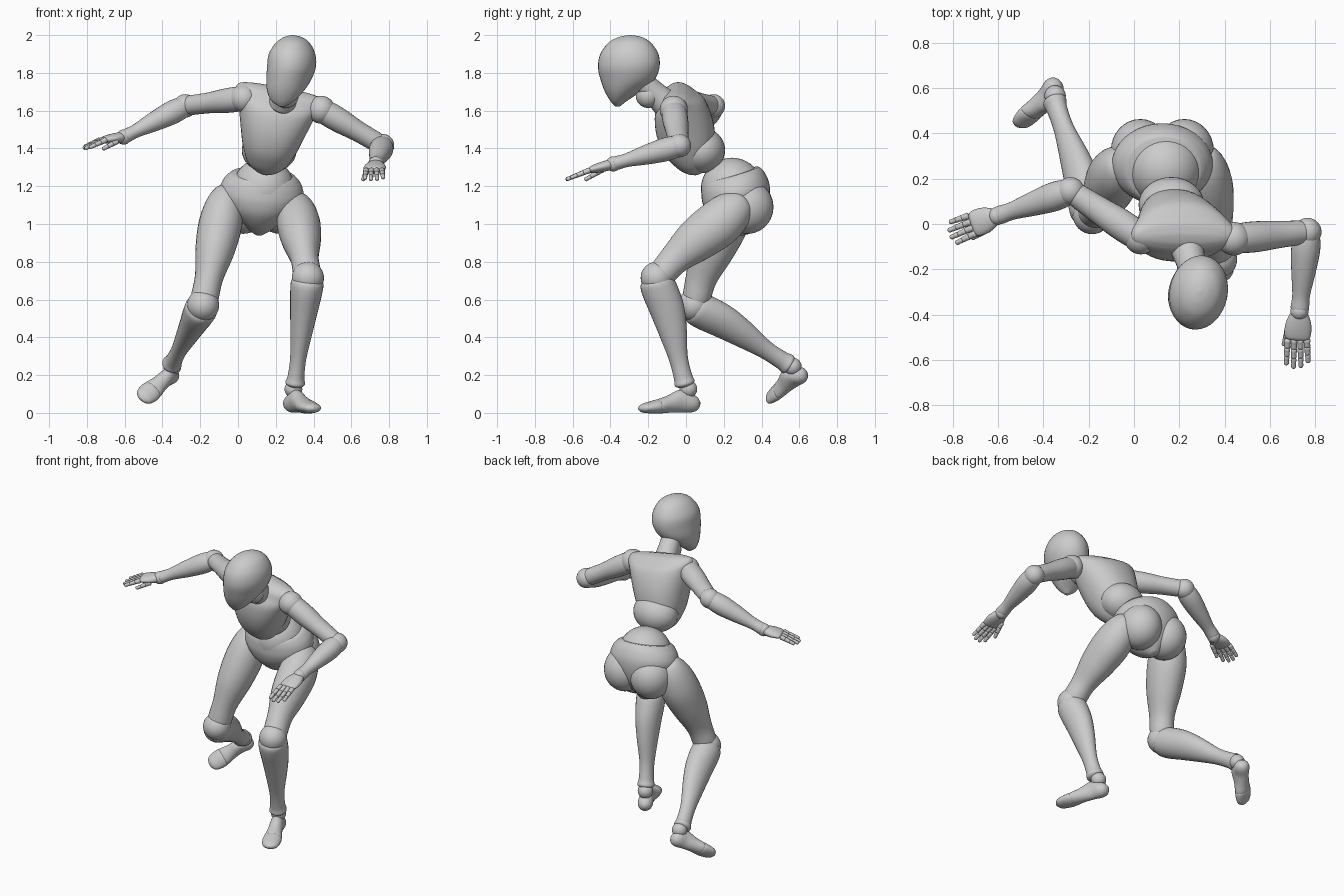
import bpy, bmesh
from math import cos, sin, pi
from mathutils import Vector as V


def frame(axis, front):
    z = V(axis).normalized()
    x = V(front).cross(z).normalized()
    return x, z.cross(x), z


def loft(name, rows, axis, front, seg=28, steps=5, power=1.0):
    """Smooth skin through rows (centre, half side, half front)."""
    x, y, _ = frame(axis, front)
    rows = [(*c, a, b) for c, a, b in rows]
    ring = []
    for i in range(len(rows) - 1):
        p = [rows[max(0, min(len(rows) - 1, i + k))] for k in (-1, 0, 1, 2)]
        for s in range(steps + (i == len(rows) - 2)):
            t = s / steps
            ring.append([.5 * (2 * q[1] + (q[2] - q[0]) * t
                         + (2 * q[0] - 5 * q[1] + 4 * q[2] - q[3]) * t * t
                         + (3 * q[1] - q[0] - 3 * q[2] + q[3]) * t ** 3) for q in zip(*p)])
    bm = bmesh.new()
    loops = []
    for r in ring:
        c, a, b = V(r[:3]), max(r[3], .001), max(r[4], .001)
        loop = []
        for k in range(seg):
            u, v = cos(2 * pi * k / seg), sin(2 * pi * k / seg)
            u = abs(u) ** power * (1 if u > 0 else -1)
            v = abs(v) ** power * (1 if v > 0 else -1)
            loop.append(bm.verts.new(c + x * a * u + y * b * v))
        loops.append(loop)
    for lo, hi in zip(loops, loops[1:]):
        for k in range(seg):
            j = (k + 1) % seg
            bm.faces.new((lo[k], lo[j], hi[j], hi[k]))
    bm.faces.new(loops[0][::-1])
    bm.faces.new(loops[-1])
    return finish(name, bm)


def finish(name, bm):
    bmesh.ops.recalc_face_normals(bm, faces=bm.faces)
    for f in bm.faces:
        f.smooth = True
    me = bpy.data.meshes.new(name)
    bm.to_mesh(me)
    bm.free()
    ob = bpy.data.objects.new(name, me)
    bpy.context.collection.objects.link(ob)
    return ob


def ball(name, c, r):
    bm = bmesh.new()
    bmesh.ops.create_uvsphere(bm, u_segments=32, v_segments=20, radius=1)
    ob = finish(name, bm)
    ob.location = c
    ob.scale = r if isinstance(r, tuple) else (r, r, r)
    return ob


def limb(name, a, b, front, prof, **kw):
    """Profile rows: (t along a-b, half side, half front, shift to front)."""
    a, b = V(a), V(b)
    y = frame(b - a, front)[1]
    return loft(name, [(a.lerp(b, t) + y * o, s, f) for t, s, f, o in prof], b - a, front, **kw)


FRONT, UP = (0, -1, 0), (0, 0, 1)

# Head, tapering to the chin and turned slightly
loft("head", [(V((x, y, z)), a, b) for z, x, y, a, b in (
    (1.622, .232, -.362, .015, .012), (1.65, .236, -.357, .058, .042), (1.70, .25, -.335, .095, .094),
    (1.76, .268, -.31, .117, .142), (1.83, .283, -.303, .128, .164), (1.90, .286, -.30, .122, .155),
    (1.96, .29, -.298, .088, .113), (1.99, .29, -.295, .045, .06), (2.0, .29, -.295, .005, .005))],
    UP, (-.2, -1, 0), seg=36)
ball("neck_ball", (.255, -.20, 1.68), .066)
limb("neck", (.235, -.11, 1.64), (.27, -.24, 1.76), FRONT,
     ((0, .075, .075, 0), (.4, .065, .065, 0), (1, .058, .058, 0)))

# Chest shell with the rib ball under it
limb("chest", (.14, .065, 1.265), (.225, -.075, 1.71), (0, 1, 0),
     ((0, .02, .02, 0), (.04, .06, .055, 0), (.13, .105, .095, 0), (.32, .146, .14, 0),
      (.55, .178, .155, .005), (.78, .21, .138, .012), (.90, .235, .095, .016),
      (.97, .225, .065, .014), (1.0, .18, .035, .012), (1.01, .12, .02, .012)), seg=40, power=.88)
ball("rib_ball", (.165, .085, 1.39), (.145, .122, .12))

# Waist ball in a forward-tilted pelvis bowl with rounded buttocks
ball("waist_ball", (.135, .243, 1.187), .164)
limb("pelvis", (.11, .32, .945), (.13, .235, 1.245), FRONT,
     ((0, .02, .025, 0), (.1, .065, .075, 0), (.25, .115, .125, 0), (.48, .188, .168, 0),
      (.7, .222, .184, -.005), (.88, .212, .178, -.008), (1, .185, .165, -.008),
      (1.05, .165, .15, -.008)), seg=36)
for n, x in (("left", .222), ("right", .028)):
    ball(n + "_buttock", (x, .325, 1.09), (.13, .138, .142))

# Legs: hip, knee, ankle, heel, toe, foot up direction
legs = {
    "left": ((.305, .27, 1.09), (.37, -.155, .715), (.302, -.005, .15),
             (.268, .065, .052), (.405, -.245, .026), (0, 0, 1)),
    "right": ((-.065, .25, 1.13), (-.185, .04, .57), (-.352, .545, .255),
              (-.335, .625, .215), (-.51, .43, .075), (.17, -.5, .33)),
}
for n, (hip, knee, ankle, heel, toe, up) in legs.items():
    limb(n + "_thigh", hip, knee, FRONT,
         ((-.12, .02, .02, 0), (-.08, .065, .07, 0), (.05, .10, .11, 0), (.25, .115, .127, 0),
          (.5, .103, .115, .01), (.75, .075, .084, .012), (.93, .073, .075, 0),
          (1.03, .06, .06, 0), (1.07, .02, .02, 0)))
    ball(n + "_knee", knee, .085)
    limb(n + "_shin", knee, ankle, FRONT,
         ((-.02, .05, .06, 0), (.03, .084, .088, .005), (.13, .085, .096, 0), (.3, .074, .092, -.01),
          (.5, .06, .076, -.01), (.75, .043, .051, -.002), (.92, .044, .049, 0), (.99, .052, .054, 0),
          (1.02, .03, .03, 0)))
    ball(n + "_ankle", V(ankle).lerp(V(heel), .25), .047)
    limb(n + "_foot", heel, toe, up,
         ((-.02, .012, .012, 0), (.03, .036, .036, 0), (.13, .046, .05, .004), (.3, .042, .06, .018),
          (.5, .046, .046, .008), (.68, .055, .037, 0), (.72, .04, .025, 0)))
    limb(n + "_toes", heel, toe, up,
         ((.66, .04, .025, 0), (.69, .056, .037, 0), (.83, .056, .031, -.002), (.95, .044, .023, -.003),
          (1.01, .015, .008, -.004)))

# Arms: shoulder, elbow, wrist, knuckles, fingertips, thumb side
arms = {
    "left": ((.44, -.065, 1.605), (.765, -.035, 1.415), (.73, -.385, 1.318),
             (.72, -.51, 1.285), (.72, -.635, 1.235), (-1, 0, 0)),
    "right": ((.03, -.06, 1.665), (-.28, .145, 1.625), (-.605, .035, 1.46),
              (-.715, -.003, 1.445), (-.815, -.045, 1.40), (.38, -.92, 0)),
}
for n, (sh, elbow, wrist, knuckle, tip, side) in arms.items():
    ball(n + "_shoulder", sh, .074)
    limb(n + "_upper_arm", sh, elbow, UP,
         ((-.14, .02, .02, 0), (-.1, .045, .045, 0), (.05, .064, .064, 0), (.3, .068, .065, 0),
          (.6, .06, .055, 0), (.9, .053, .052, 0), (1, .045, .045, 0)))
    ball(n + "_elbow", elbow, .062)
    limb(n + "_forearm", elbow, wrist, UP,
         ((-.04, .03, .03, 0), (.03, .055, .055, 0), (.22, .064, .062, 0), (.5, .054, .052, 0),
          (.8, .039, .036, 0), (.97, .04, .036, 0), (1, .02, .02, 0)))
    ball(n + "_wrist", wrist, .04)
    limb(n + "_palm", wrist, knuckle, UP,
         ((.0, .02, .015, 0), (.1, .04, .027, 0), (.5, .058, .027, 0), (.9, .056, .02, 0),
          (1.02, .04, .01, 0)))
    # Fingers and thumb, three rounded joints each
    k, side, d = V(knuckle), V(side), V(tip) - V(knuckle)
    digits = [(k + side * o, k + side * o * 1.15 + d * l)
              for o, l in ((.042, .88), (.014, 1), (-.014, .97), (-.042, .8))]
    th = V(wrist).lerp(k, .45) + side * .042 - V((0, 0, .015))
    digits.append((th, th + (k - V(wrist)) * .75 + side * .015 - V((0, 0, .03))))
    for i, (a, b) in enumerate(digits):
        for j in range(3):
            r = .0155 - .0018 * j
            limb(f"{n}_digit_{i + 1}_{j + 1}", a.lerp(b, j / 3), a.lerp(b, (j + 1) / 3), UP,
                 ((-.1, .005, .005, 0), (.05, r, r, 0), (.5, r * .88, r * .88, 0),
                  (.9, r * .9, r * .9, 0), (1.05, .005, .005, 0)), seg=12, steps=2)
